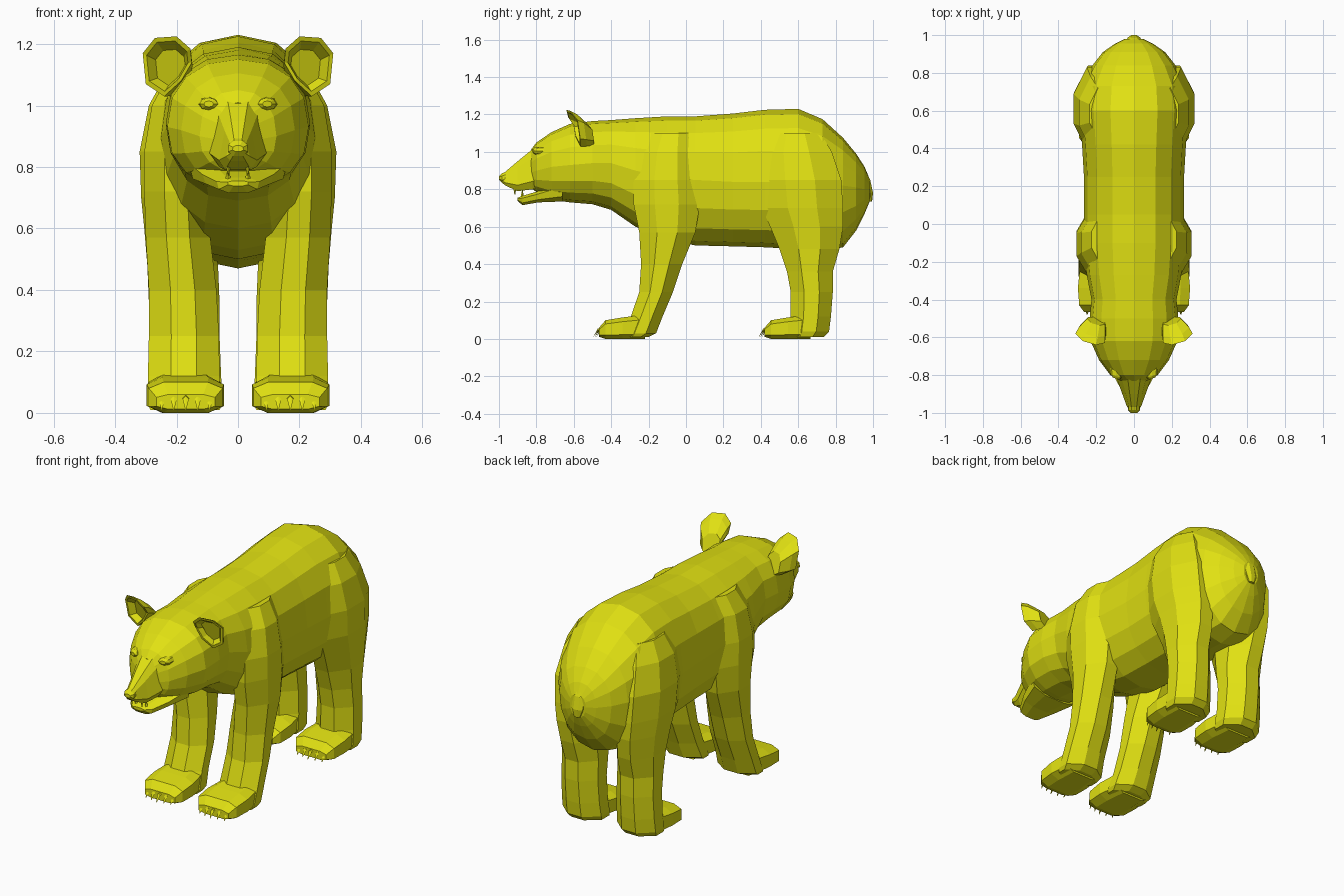
import bpy, bmesh, math
from mathutils import Vector

fur = bpy.data.materials.new("yellow fur")
fur.diffuse_color = (0.75, 0.75, 0.006, 1)


def loft(name, rings):
    """Skin a list of closed rings and cap both ends."""
    bm = bmesh.new()
    loops = [[bm.verts.new(p) for p in r] for r in rings]
    n = len(loops[0])
    for a, b in zip(loops, loops[1:]):
        for i in range(n):
            j = (i + 1) % n
            bm.faces.new((a[i], a[j], b[j], b[i]))
    bm.faces.new(loops[0])
    bm.faces.new(loops[-1])
    bmesh.ops.recalc_face_normals(bm, faces=bm.faces)
    me = bpy.data.meshes.new(name)
    bm.to_mesh(me)
    bm.free()
    me.materials.append(fur)
    ob = bpy.data.objects.new(name, me)
    bpy.context.collection.objects.link(ob)
    return ob


def octagon(u0, u1, v0, v1, c=0.3, top=1.0):
    """Chamfered rectangle in (u, v); top narrows the upper side."""
    du, dv = (u1 - u0) * c, (v1 - v0) * c
    pts = [(u0 + du, v0), (u1 - du, v0), (u1, v0 + dv), (u1, v1 - dv),
           (u1 - du, v1), (u0 + du, v1), (u0, v1 - dv), (u0, v0 + dv)]
    m = (u0 + u1) / 2
    return [(m + (u - m) * (1 + (top - 1) * (v - v0) / (v1 - v0)), v) for u, v in pts]


def oval(y, zb, zm, zt, w, n=16, e=0.88):
    """Slightly squared oval with its widest point at zm."""
    pts = []
    for i in range(n):
        a = 2 * math.pi * i / n
        c, s = math.cos(a), math.sin(a)
        x = w * math.copysign(abs(c) ** e, c)
        h = (zt - zm) if s > 0 else (zm - zb)
        pts.append((x, y, zm + h * math.copysign(abs(s) ** e, s)))
    return pts


# Head, neck, trunk and rump: y, bottom, widest height, top, half width
body = loft("body", [oval(*s) for s in [
    (-0.83, 0.81, 0.89, 1.01, 0.07), (-0.80, 0.785, 0.90, 1.05, 0.125),
    (-0.72, 0.745, 0.92, 1.105, 0.185), (-0.62, 0.73, 0.93, 1.15, 0.23),
    (-0.50, 0.72, 0.94, 1.165, 0.235), (-0.40, 0.69, 0.94, 1.17, 0.225),
    (-0.27, 0.60, 0.90, 1.18, 0.25), (-0.10, 0.53, 0.86, 1.19, 0.265),
    (0.05, 0.50, 0.85, 1.19, 0.265), (0.25, 0.495, 0.84, 1.205, 0.265),
    (0.42, 0.49, 0.84, 1.225, 0.275), (0.60, 0.48, 0.84, 1.23, 0.29),
    (0.73, 0.47, 0.83, 1.175, 0.275), (0.84, 0.49, 0.82, 1.075, 0.22),
    (0.91, 0.58, 0.81, 0.99, 0.165), (0.955, 0.67, 0.80, 0.92, 0.10),
    (0.98, 0.73, 0.80, 0.86, 0.05)]])

# Leg sections: z, front y, back y, inner x, outer x
front_leg = [
    (0.01, -0.33, -0.20, 0.06, 0.285), (0.03, -0.33, -0.16, 0.05, 0.295),
    (0.12, -0.295, -0.125, 0.06, 0.293), (0.25, -0.25, -0.07, 0.062, 0.29),
    (0.40, -0.24, -0.02, 0.07, 0.29), (0.57, -0.25, 0.05, 0.09, 0.30),
    (0.72, -0.28, 0.075, 0.10, 0.305), (0.85, -0.28, 0.065, 0.10, 0.305),
    (1.00, -0.25, 0.05, 0.10, 0.28), (1.10, -0.20, 0.035, 0.10, 0.225)]
hind_leg = [
    (0.01, 0.55, 0.735, 0.06, 0.285), (0.04, 0.55, 0.765, 0.05, 0.295),
    (0.12, 0.56, 0.775, 0.055, 0.293), (0.25, 0.56, 0.785, 0.06, 0.29),
    (0.36, 0.54, 0.785, 0.06, 0.29), (0.48, 0.50, 0.82, 0.065, 0.295),
    (0.60, 0.45, 0.84, 0.08, 0.305), (0.70, 0.405, 0.84, 0.09, 0.315),
    (0.85, 0.39, 0.83, 0.10, 0.32), (1.00, 0.40, 0.78, 0.10, 0.29),
    (1.10, 0.45, 0.72, 0.10, 0.235)]
# Paw sections: y, bottom, top, inner x, outer x
paw = [(-0.465, 0.012, 0.06, 0.075, 0.265), (-0.43, 0.0, 0.10, 0.05, 0.29),
       (-0.34, 0.0, 0.115, 0.046, 0.297), (-0.22, 0.0, 0.13, 0.065, 0.285)]

limbs = []
for side, sx in (("right", 1), ("left", -1)):
    for end, leg, shift in (("front", front_leg, 0), ("hind", hind_leg, 0.885)):
        limbs.append(loft(f"{end}_leg_{side}", [
            [(sx * x, y, z) for x, y in octagon(xi, xo, yf, yb, 0.32)]
            for z, yf, yb, xi, xo in leg]))
        limbs.append(loft(f"{end}_paw_{side}", [
            [(sx * x, y + shift, z) for x, z in octagon(xi, xo, zb, zt, 0.2)]
            for y, zb, zt, xi, xo in paw]))
        # Claws hooking down from the toes
        for k in range(5):
            cx = sx * (0.092 + 0.039 * k)
            cy = shift + 0.008 * abs(k - 2)
            hook = [(-0.44, 0.055, 0.013), (-0.475, 0.045, 0.01), (-0.495, 0.012, 0.002)]
            loft(f"{end}_claw_{side}_{k + 1}", [
                [(cx + r * u, y + cy + 0.3 * r * v, z + r * v)
                 for u, v in ((-1, 0), (0, -1), (1, 0), (0, 1))] for y, z, r in hook])

    # Ear: back, rim, inner lip and hollow
    c = Vector((0.23, -0.595, 1.13))
    rim = [Vector(p) for p in (
        (0.15, -0.60, 1.14), (0.155, -0.63, 1.185), (0.20, -0.64, 1.225),
        (0.27, -0.62, 1.22), (0.31, -0.58, 1.17), (0.30, -0.565, 1.07),
        (0.24, -0.565, 1.03), (0.185, -0.59, 1.08))]

    def ear_ring(scale, move):
        pts = [c + (p - c) * scale + Vector(move) for p in rim]
        return [(sx * p.x, p.y, p.z) for p in pts]

    loft("ear_" + side, [ear_ring(0.6, (-0.03, 0.085, -0.035)), ear_ring(0.9, (-0.01, 0.035, -0.01)),
                         ear_ring(1, (0, 0, 0)), ear_ring(0.84, (0, 0, 0)),
                         ear_ring(0.6, (-0.01, 0.035, -0.005))])

    # Eye with raised lid
    loft("eye_" + side, [
        [(sx * (0.095 + w * math.cos(a)), y + 0.3 * w * math.cos(a), 1.005 + h * math.sin(a))
         for a in (i * math.pi / 4 for i in range(8))]
        for y, w, h in ((-0.76, 0.035, 0.025), (-0.805, 0.03, 0.02), (-0.818, 0.016, 0.01))])

    # Canine teeth
    for nm, y, z0, z1 in (("upper", -0.915, 0.81, 0.772), ("lower", -0.875, 0.76, 0.795)):
        loft(f"{nm}_tooth_{side}", [
            [(sx * 0.032 + r * u, y + r * v, z) for u, v in ((-1, 0), (0, -1), (1, 0), (0, 1))]
            for z, r in ((z0, 0.009), (z1, 0.002))])

# Merge the limbs into the trunk
for limb in limbs:
    mod = body.modifiers.new("join", 'BOOLEAN')
    mod.operation, mod.solver, mod.object = 'UNION', 'EXACT', limb
    bpy.context.view_layer.objects.active = body
    bpy.ops.object.modifier_apply(modifier=mod.name)
    bpy.data.objects.remove(limb)


def snout(name, rows, c, top):
    """Loft along y from rows of y, bottom, top, half width."""
    return loft(name, [[(x, y, z) for x, z in octagon(-w, w, zb, zt, c, top)]
                       for y, zb, zt, w in rows])


# Muzzle, nose pad and lower jaw
snout("muzzle", [(-0.99, 0.84, 0.872, 0.022), (-0.965, 0.82, 0.895, 0.042),
                 (-0.90, 0.79, 0.95, 0.068), (-0.82, 0.80, 1.015, 0.10),
                 (-0.74, 0.82, 1.05, 0.12)], 0.2, 0.55)
snout("nose", [(-1.0, 0.85, 0.87, 0.018), (-0.985, 0.835, 0.885, 0.033),
               (-0.95, 0.84, 0.90, 0.03)], 0.28, 0.9)
snout("lower_jaw", [(-0.90, 0.738, 0.755, 0.03), (-0.875, 0.715, 0.765, 0.06),
                    (-0.79, 0.73, 0.79, 0.10), (-0.66, 0.735, 0.84, 0.14)], 0.25, 1.2)

# Short hanging tail
loft("tail", [[(x, y, z) for x, y in octagon(-w, w, y0, y1, 0.3)]
              for z, y0, y1, w in ((0.93, 0.90, 0.945, 0.025), (0.85, 0.935, 0.985, 0.038),
                                   (0.78, 0.955, 1.0, 0.035), (0.735, 0.975, 0.995, 0.018))])
